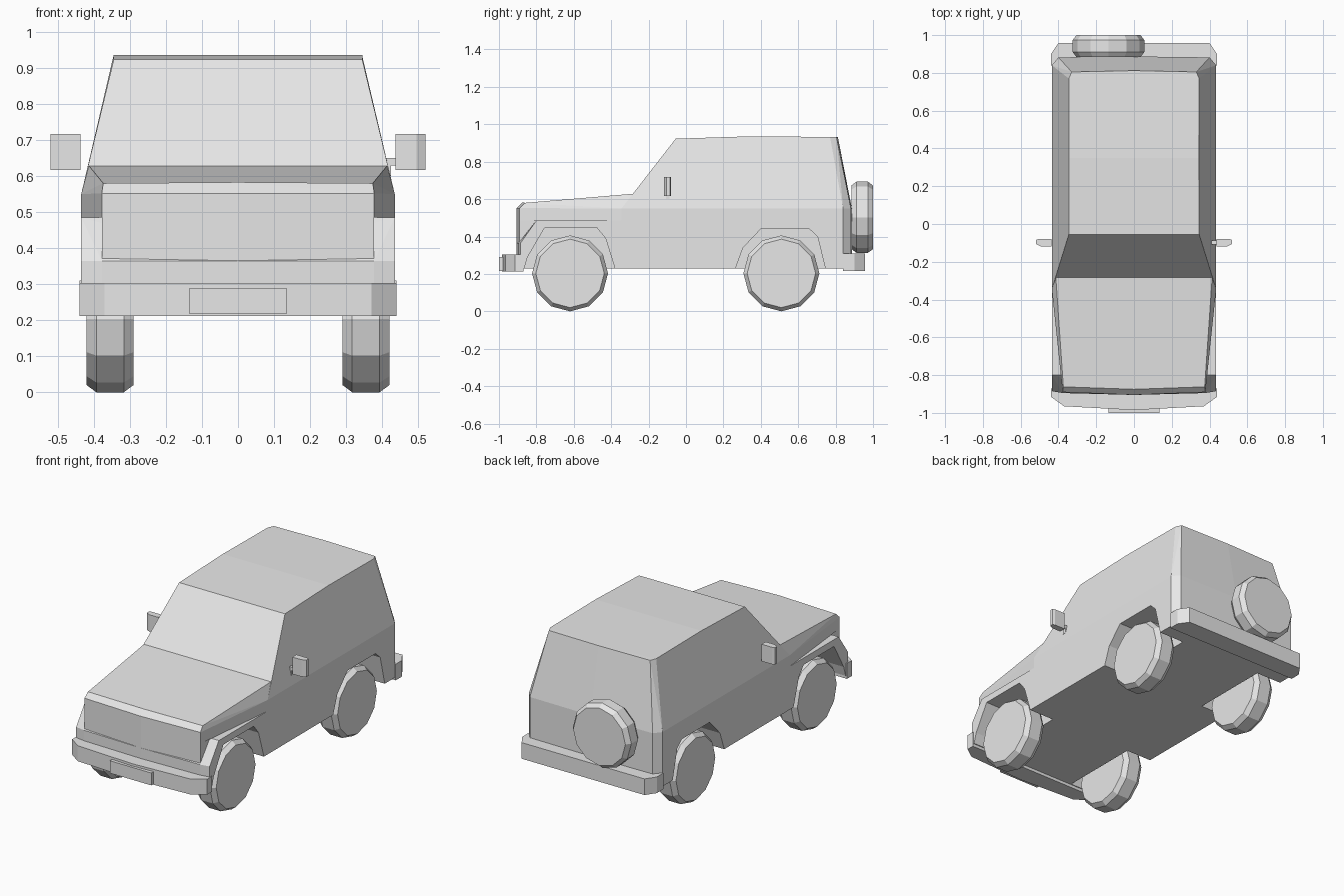
import bpy, bmesh, math
from mathutils import Vector

cube = bpy.data.objects.get("Cube")
if cube:
    bpy.data.objects.remove(cube, do_unlink=True)

grey = bpy.data.materials.new("light_grey")
grey.use_nodes = True
grey.diffuse_color = (0.8, 0.8, 0.8, 1)
grey.node_tree.nodes["Principled BSDF"].inputs["Base Color"].default_value = (0.8, 0.8, 0.8, 1)


def solid(name, points, mirror=False):
    """Flat-faced convex solid around the points, optionally mirrored in x."""
    pts = {tuple(p) for p in points}
    if mirror:
        pts |= {(-x, y, z) for x, y, z in pts}
    bm = bmesh.new()
    verts = [bm.verts.new(p) for p in sorted(pts)]
    hull = bmesh.ops.convex_hull(bm, input=verts)
    loose = [v for v in bm.verts if not v.link_faces]
    bmesh.ops.delete(bm, geom=loose, context='VERTS')
    bmesh.ops.dissolve_limit(bm, angle_limit=math.radians(1), verts=bm.verts[:], edges=bm.edges[:])
    bmesh.ops.recalc_face_normals(bm, faces=bm.faces[:])
    mesh = bpy.data.meshes.new(name)
    bm.to_mesh(mesh)
    bm.free()
    mesh.materials.append(grey)
    obj = bpy.data.objects.new(name, mesh)
    bpy.context.scene.collection.objects.link(obj)
    return obj


def levels(outline, *heights):
    return [(x, y, z) for x, y in outline for z in heights]


def box(name, x0, x1, y0, y1, z0, z1):
    return solid(name, [(x, y, z) for x in (x0, x1) for y in (y0, y1) for z in (z0, z1)])


def wheel(name, centre, radius, width, axis):
    """Twelve-sided tyre with chamfered rims."""
    c, half, points = Vector(centre), width / 2, []
    for offset, r in ((half, radius - 0.02), (half - 0.027, radius)):
        for side in (-offset, offset):
            for i in range(12):
                a = i * math.tau / 12
                u, v = r * math.cos(a), r * math.sin(a)
                points.append(c + Vector((side, u, v) if axis == 'X' else (u, side, v)))
    return solid(name, points)


# Lower body with fender ledges
nose = [(0, -0.905), (0.378, -0.895), (0.435, -0.885)]
tail = [(0.435, 0.84), (0.40, 0.882), (0, 0.887)]
lower = solid("lower_body",
              levels(nose, 0.23, 0.365) + levels([(0.435, -0.8)], 0.485)
              + levels(tail, 0.23, 0.485), mirror=True)

# Wheel wells cut from the lower body
arches = {
    "front": [(-0.87, 0.1), (-0.865, 0.23), (-0.847, 0.29), (-0.757, 0.445),
              (-0.475, 0.445), (-0.43, 0.39), (-0.38, 0.23), (-0.375, 0.1)],
    "rear": [(0.255, 0.1), (0.265, 0.23), (0.305, 0.34), (0.40, 0.44),
             (0.66, 0.44), (0.703, 0.40), (0.745, 0.23), (0.75, 0.1)],
}
cutters = []
for place, profile in arches.items():
    for sign in (-1, 1):
        cutter = solid(place + "_well_cutter",
                       [(sign * x, y, z) for x in (0.27, 0.6) for y, z in profile])
        cutter.hide_render = True
        cutters.append(cutter)
        mod = lower.modifiers.new("well", 'BOOLEAN')
        mod.operation, mod.solver, mod.object = 'DIFFERENCE', 'EXACT', cutter
graph = bpy.context.evaluated_depsgraph_get()
cut_mesh = bpy.data.meshes.new_from_object(lower.evaluated_get(graph))
lower.modifiers.clear()
lower.data = cut_mesh
for cutter in cutters:
    bpy.data.objects.remove(cutter, do_unlink=True)

# Grille panel between the headlight slopes
front = [(0, -0.905), (0.378, -0.89)]
solid("grille", levels(front, 0.36, 0.485) + [(0.378, -0.8, 0.485)], mirror=True)

# Tapered hood
solid("hood", levels(front, 0.485, 0.552) + levels([(0.435, -0.345)], 0.485, 0.55)
      + [(0, -0.875, 0.583), (0.374, -0.862, 0.58), (0.415, -0.265, 0.63),
         (0.435, -0.265, 0.485)], mirror=True)

# Cabin with raked windscreen and chamfered rear corners
solid("cabin", levels([(0.435, -0.345)] + tail, 0.485, 0.55)
      + [(0.415, -0.265, 0.63), (0.345, -0.055, 0.923), (0.345, 0.35, 0.936),
         (0.345, 0.77, 0.932), (0.33, 0.805, 0.931), (0, 0.812, 0.932)], mirror=True)

# Bumpers and number plate
solid("front_bumper", levels([(0, -0.985), (0.37, -0.965), (0.44, -0.915), (0.44, -0.87)],
                             0.212, 0.303), mirror=True)
solid("rear_bumper", levels([(0.40, 0.958), (0.44, 0.9), (0.44, 0.84)], 0.215, 0.31), mirror=True)
box("number_plate", -0.135, 0.135, -1.0, -0.97, 0.217, 0.29)

# Road wheels and spare
for place, y in (("front", -0.62), ("rear", 0.51)):
    for side, sign in (("left", 1), ("right", -1)):
        wheel(f"{place}_{side}_wheel", (sign * 0.355, y, 0.203), 0.203, 0.13, 'X')
wheel("spare_wheel", (-0.135, 0.942, 0.503), 0.19, 0.116, 'Y')

# Door mirrors and the single mirror bracket
shape = [(0.437, -0.118), (0.437, -0.08), (0.495, -0.118), (0.505, -0.08), (0.52, -0.105), (0.52, -0.085)]
for side, sign in (("left", 1), ("right", -1)):
    solid(side + "_mirror", [(sign * x, y, z) for x, y, z in levels(shape, 0.617, 0.717)])
box("mirror_bracket", 0.40, 0.445, -0.108, -0.088, 0.63, 0.65)
box("mirror_bracket_foot", 0.40, 0.425, -0.108, -0.088, 0.6, 0.63)
